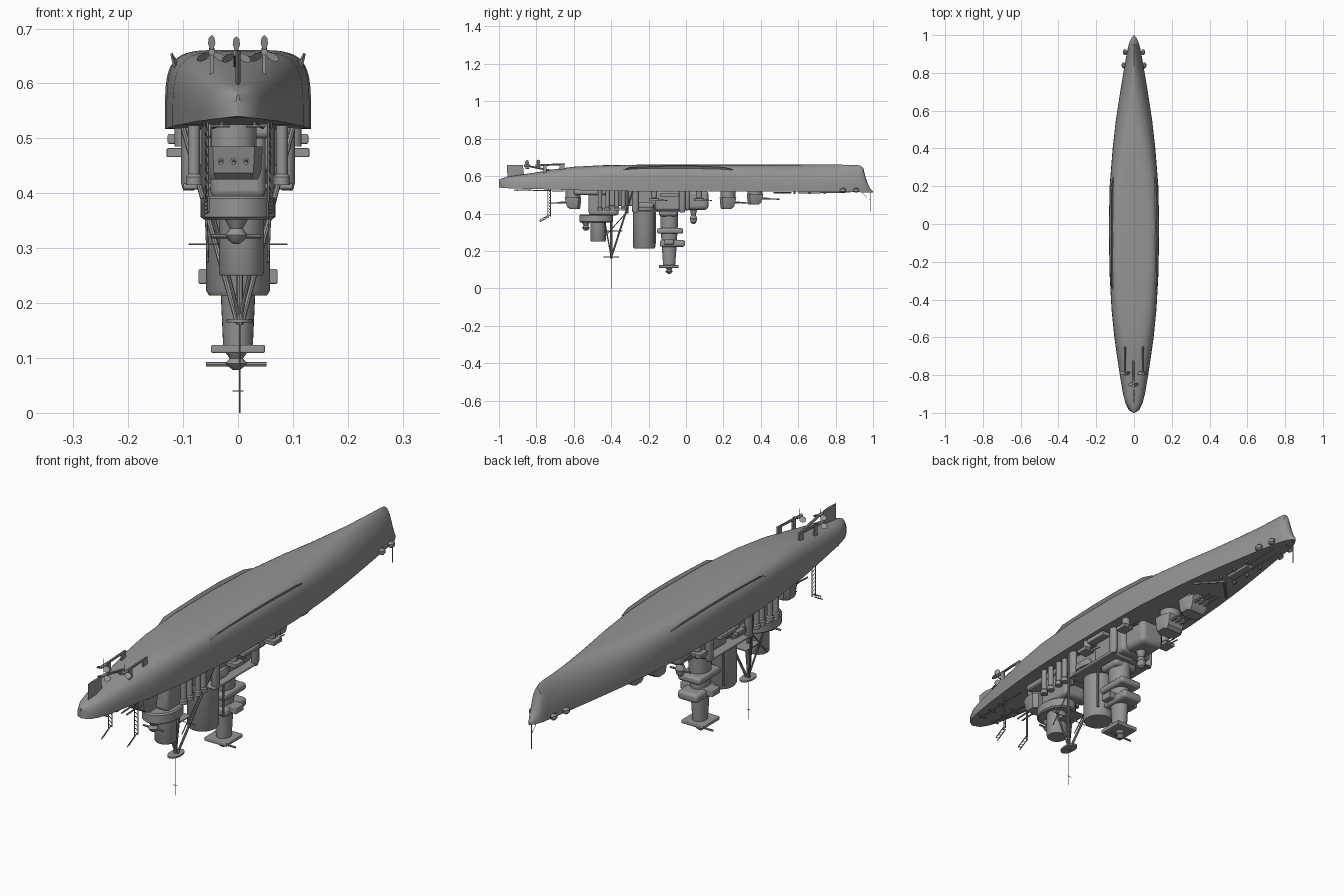
import bpy, bmesh, math
from mathutils import Vector

paint = bpy.data.materials.new("dark_grey_paint")
paint.diffuse_color = (.3, .3, .3, 1)


def mesh_obj(name, verts, faces):
    bm = bmesh.new()
    vs = [bm.verts.new(v) for v in verts]
    for f in faces:
        bm.faces.new([vs[i] for i in f])
    bmesh.ops.recalc_face_normals(bm, faces=bm.faces)
    me = bpy.data.meshes.new(name)
    bm.to_mesh(me)
    bm.free()
    me.materials.append(paint)
    ob = bpy.data.objects.new(name, me)
    bpy.context.collection.objects.link(ob)
    return ob


def loft(name, rings):
    n = len(rings[0])
    verts = [p for r in rings for p in r]
    faces = [(k * n + i, k * n + (i + 1) % n, (k + 1) * n + (i + 1) % n, (k + 1) * n + i)
             for k in range(len(rings) - 1) for i in range(n)]
    faces += [tuple(range(n)), tuple(range(len(verts) - n, len(verts)))]
    return mesh_obj(name, verts, faces)


def box(name, x0, x1, y0, y1, z0, z1, bevel=0):
    ring = lambda z: [(x0, y0, z), (x1, y0, z), (x1, y1, z), (x0, y1, z)]
    ob = loft(name, [ring(z0), ring(z1)])
    if bevel:
        m = ob.modifiers.new("bevel", 'BEVEL')
        m.width, m.segments = bevel, 3
    return ob


def stack(name, x, y, levels, n=28):
    """Elliptical body through levels (z, rx, ry)."""
    ang = [2 * math.pi * i / n for i in range(n)]
    return loft(name, [[(x + a * math.cos(t), y + b * math.sin(t), z) for t in ang]
                       for z, a, b in levels])


def rod(name, p, q, r, n=8):
    p, q = Vector(p), Vector(q)
    rot = (q - p).to_track_quat('Z', 'Y')
    ring = [rot @ Vector((r * math.cos(2 * math.pi * i / n), r * math.sin(2 * math.pi * i / n), 0))
            for i in range(n)]
    return loft(name, [[p + v for v in ring], [q + v for v in ring]])


# Hull (keel up): y, half width, deck z, keel z, fullness of section
stations = [
    (-1, .004, .54, .58, .8), (-.985, .027, .537, .588, .75), (-.95, .045, .535, .597, .7),
    (-.9, .058, .533, .605, .7), (-.8, .075, .531, .62, .7), (-.7, .09, .528, .637, .66),
    (-.6, .104, .525, .65, .58), (-.45, .119, .522, .658, .47), (-.25, .13, .518, .661, .41),
    (0, .133, .517, .661, .41), (.2, .129, .517, .661, .46), (.4, .113, .517, .661, .62),
    (.55, .096, .517, .661, .85), (.7, .073, .516, .661, 1.15), (.82, .053, .515, .661, 1.45),
    (.9, .039, .514, .66, 1.6), (.93, .033, .514, .657, 1.6), (.947, .029, .513, .645, 1.5),
    (.957, .026, .513, .605, 1.3), (.97, .021, .513, .565, 1.1), (.985, .013, .512, .535, 1),
    (1, .001, .512, .52, 1)]
rings = []
for y, w, zd, zk, a in stations:
    half = []
    for i in range(17):
        t = math.pi / 2 * (i / 16) ** 1.15
        half.append((w * max(math.cos(t), 0) ** a if i < 16 else 0,
                     zd + (zk - zd) * math.sin(t) ** min(a, .8)))
    rings.append([(x, y, z) for x, z in half] + [(-x, y, z) for x, z in half[-2::-1]])
loft("hull", rings)

# Bilge keels
for s in (-1, 1):
    path = [(-.35, .117, .628), (-.3, .122, .647), (-.1, .123, .654), (.05, .123, .654),
            (.2, .12, .647), (.25, .113, .636)]
    loft("bilge_keel", [[(s * .108, y, .63), (s * x, y, z), (s * (x - .003), y, z + .002),
                         (s * .106, y, .634)] for y, x, z in path])

# Rudder, shafts, propellers
ring = lambda z, y0, y1: [(0, y0, z), (.005, (y0 + y1) / 2, z), (0, y1, z), (-.005, (y0 + y1) / 2, z)]
loft("rudder", [ring(.595, -.955, -.865), ring(.66, -.957, -.872)])


def propeller(x, y, z):
    rod("propeller_hub", (x, y - .015, z), (x, y + .015, z), .006, 12)
    for k in range(3):
        a = math.pi / 2 + k * 2 * math.pi / 3
        d, t = Vector((math.cos(a), 0, math.sin(a))), Vector((-math.sin(a), 1.4, math.cos(a))) * .75
        c = Vector((x, y, z))
        pts = [c + d * r + t * w for r, w in
               ((.003, -.003), (.016, -.009), (.026, -.007), (.031, 0), (.026, .007), (.016, .009), (.003, .003))]
        loft("propeller_blade", [[p + Vector((0, e, 0)) for p in pts] for e in (-.001, .001)])


for s in (-1, 1):
    rod("propeller_shaft", (s * .048, -.79, .658), (s * .048, -.65, .664), .005)
    box("shaft_strut", s * .048 - .003, s * .048 + .003, -.675, -.65, .6, .664)
    box("shaft_strut", s * .048 - .003, s * .048 + .003, -.765, -.745, .6, .66)
    propeller(s * .048, -.79, .657)
rod("propeller_shaft", (-.003, -.85, .655), (-.003, -.7, .625), .005)
propeller(-.003, -.85, .655)


# Main gun turrets: centre y, direction, deck side z, roof z, barrel tip y
def turret(y, d, zb, zr, tip, x=0):
    stack("barbette", x, y, [(zb - .005, .042, .04), (.525, .042, .04)])
    def plan(z, w, back, front):
        return [(x + px, y + d * py, z) for px, py in
                ((-w, -back + .015), (-w + .018, -back), (w - .018, -back), (w, -back + .015),
                 (w, .012), (w * .72, front), (-w * .72, front), (-w, .012))]
    loft("turret", [plan(zr, .044, .038, .018), plan(zr + .012, .05, .041, .032),
                    plan(zb, .053, .045, .044)])
    for bx in (-.023, 0, .023):
        zg = (zb + zr) / 2 + .004
        rod("gun_sleeve", (x + bx, y + d * .025, zg), (x + bx, y + d * .065, zg), .006)
        rod("gun_barrel", (x + bx, y + d * .05, zg), (x + bx, tip, zg - .004), .0032)


turret(.37, 1, .505, .447, .5)
turret(.225, 1, .485, .425, .37)
turret(-.605, -1, .485, .425, -.73, -.008)

# Deckhouses
box("forward_deckhouse", -.055, .055, -.02, .12, .42, .522, .02)
box("bridge_deckhouse", -.072, .072, -.165, .02, .415, .522, .015)
box("middle_deckhouse", -.06, .06, -.42, -.15, .44, .522, .008)
box("middle_deck", -.1, .1, -.29, -.02, .407, .418, .004)
box("aft_deckhouse", -.05, .05, -.52, -.36, .39, .524, .015)
box("low_aft_house", -.06, .06, -.6, -.36, .5, .526, .01)

# Aft platform and aft funnel
stack("aft_platform", 0, -.48, [(.352, .062, .084), (.357, .068, .09), (.39, .068, .09), (.395, .062, .084)])
stack("aft_funnel", .006, -.47, [(.4, .041, .041), (.255, .041, .041), (.25, .038, .038)])

# Main funnel
stack("main_funnel", 0, -.223, [(.52, .058, .06), (.222, .058, .06), (.214, .053, .055)])
for s in (-1, 1):
    rod("steam_pipe", (s * .05, -.165, .45), (s * .05, -.165, .24), .005)

# Bridge tower
stack("tower_shaft", 0, -.09, [(.52, .05, .052), (.33, .04, .046), (.23, .032, .04),
                               (.12, .027, .032)])
box("tower_base", -.055, .055, -.145, -.045, .385, .46, .015)
box("lower_platform", -.05, .05, -.155, -.015, .293, .322, .01)
box("tower_wings", -.072, .072, -.115, -.065, .235, .262, .003)
box("tower_bridge", -.045, .045, -.14, -.005, .222, .258, .012)
box("top_platform", -.049, .049, -.145, -.04, .109, .124, .003)


# Rangefinders with cross arms
def director(y, z, h, arm, x=-.003):
    stack("director", x, y, [(z, .006, .006), (z + .006, .014, .014), (z + h * .35, .02, .02),
                             (z + h * .6, .012, .012), (z + h, .022, .022)], 16)
    rod("rangefinder_arm", (x - arm, y, z + h * .3), (x + arm, y, z + h * .3), .004)


director(-.09, .078, .035, .055)
director(-.535, .308, .046, .045)
director(.04, .345, .08, .045)

# Tripod mast
rod("mast_pole", (.003, -.4, .4), (.003, -.4, .16), .006)
rod("topmast", (.003, -.4, .17), (.003, -.4, 0), .0013)
for s in (-1, 1):
    rod("mast_leg", (.003 + s * .004, -.4, .165), (s * .1, -.285, .52), .005)
    rod("mast_brace", (.003, -.4, .17), (s * .045, -.435, .36), .0035)
stack("mast_platform", .003, -.4, [(.165, .024, .042), (.171, .024, .042)])
rod("main_yard", (-.09, -.4, .307), (.09, -.4, .307), .0015)
rod("upper_yard", (-.01, -.4, .04), (.01, -.4, .04), .001)
box("mast_crosstree", -.03, .03, -.44, -.34, .304, .308)


# Lattice booms
def lattice(p, q, side, n, name):
    p, q, side = Vector(p), Vector(q), Vector(side)
    rod(name + "_rail", p - side, q - side, .0022, 6)
    rod(name + "_rail", p + side, q + side, .0022, 6)
    for i in range(n):
        rod(name + "_rung", p.lerp(q, i / n) - side, p.lerp(q, (i + 1) / n) + side, .0014, 4)


for s in (-1, 1):
    lattice((s * .058, -.732, .53), (s * .058, -.732, .385), (.003, .007, 0), 9, "ladder")
    lattice((s * .058, -.732, .388), (s * .058, -.782, .36), (.004, 0, .005), 4, "ladder_foot")
    lattice((s * .06, -.315, .41), (s * .055, -.43, .28), (0, .006, .006), 9, "crane_boom")
    rod("crane_post", (s * .06, -.315, .52), (s * .06, -.315, .4), .007)

# Side fittings, mirrored
for s in (-1, 1):
    for y in (-.46, -.42, -.37, -.335):
        stack("ventilator", s * .08, y, [(.525, .011, .012), (.435, .011, .012), (.43, .015, .016),
                                         (.415, .015, .016)], 14)
    for y in (-.02, -.27):
        stack("sponson", s * .09, y, [(.525, .014, .018), (.42, .014, .018), (.405, .01, .012)], 16)
    for y in (.07, -.17):
        stack("gun_mount", s * .1, y, [(.525, .016, .016), (.485, .016, .016)], 16)
        a, b = sorted((s * .085, s * .13))
        box("side_gun_shield", a, b, y - .026, y + .026, .466, .482, .002)
        for e in (-.008, .008):
            rod("side_gun_barrel", (s * .1 + e, y, .475), (s * .1 + e, y + .07, .47), .0025)
    a, b = sorted((s * .09, s * .128))
    box("torpedo_tubes", a, b, -.14, -.04, .49, .508, .003)
    # Ship's boats
    stack("boat", s * .08, -.225, [(.43, .012, .05), (.445, .015, .056), (.46, .008, .045)], 16)
    # Anchors, chains and bow gear
    for x, y in ((.048, .91), (.055, .84)):
        stack("anchor", s * x, y, [(.512, .005, .007), (.518, .011, .016), (.53, .011, .016),
                                   (.537, .005, .007)], 14)
    rod("anchor_chain", (s * .012, .6, .512), (s * .02, .88, .511), .003, 6)
    rod("breakwater", (0, .56, .512), (s * .085, .47, .512), .005, 6)
    for y in (.58, .66, .74):
        stack("bollard", s * .035, y, [(.504, .006, .006), (.52, .006, .006)], 10)
    # Stern rails and deck gear
    rod("stern_rail", (s * .03, -.92, .527), (s * .045, -.65, .52), .003, 6)
    for y in (-.9, -.84, -.78):
        rod("stern_spar", (s * .015, y, .522), (s * .05, y, .522), .003, 6)

# Bow flagstaff
rod("flagstaff", (0, .985, .515), (0, .985, .41), .0015, 6)
rod("flagstaff_stay", (0, .94, .514), (0, .985, .47), .001, 6)
box("bow_capstan_deck", -.018, .018, .6, .72, .507, .518, .003)

bpy.ops.object.select_all(action='SELECT')
bpy.context.view_layer.objects.active = bpy.data.objects["hull"]
bpy.ops.object.shade_smooth_by_angle(angle=math.radians(35))
